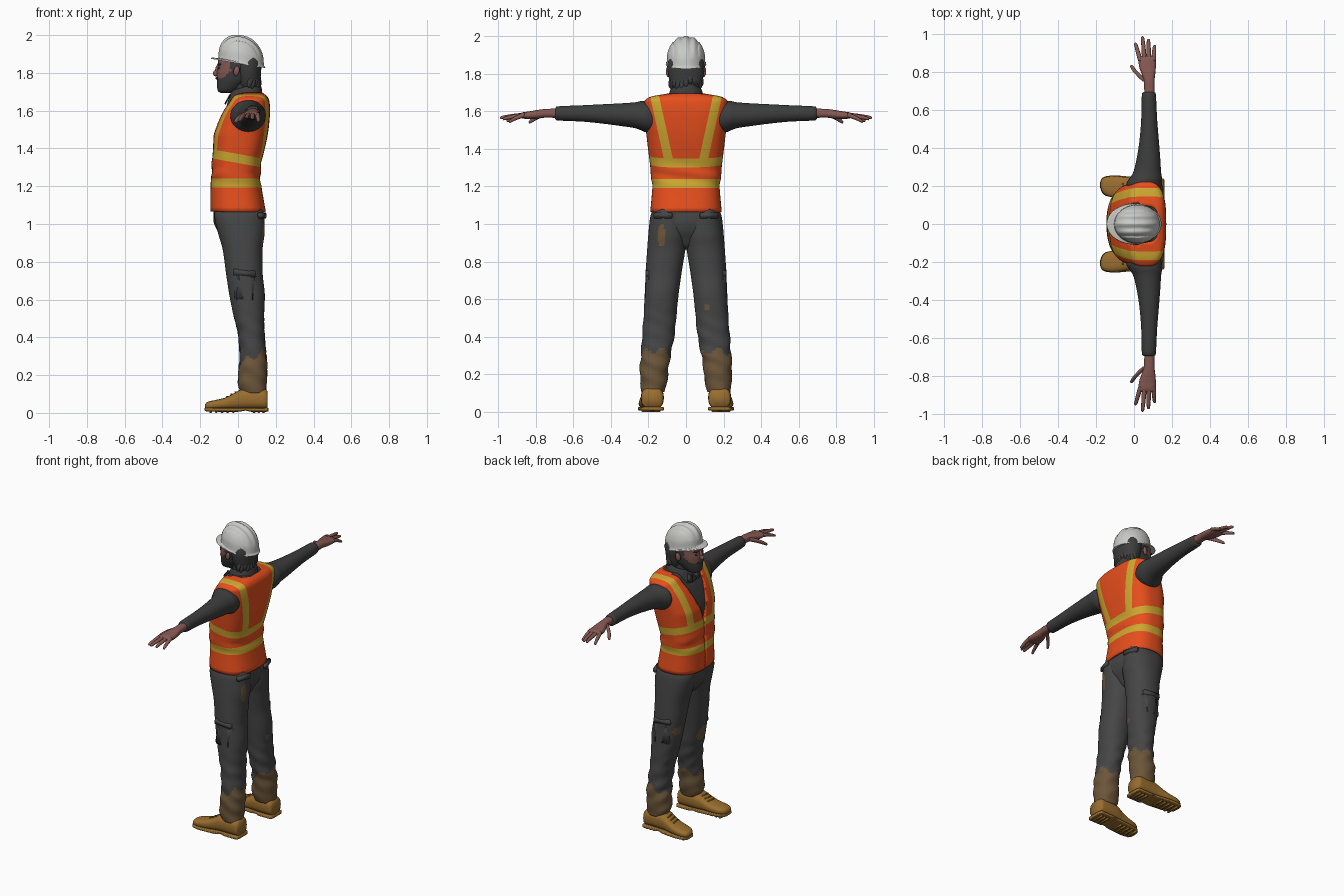
import bpy, bmesh, math, random
from mathutils import Vector, Matrix, Euler

random.seed(4)
if "Cube" in bpy.data.objects:
    bpy.data.objects.remove(bpy.data.objects["Cube"])


def material(name, r, g, b):
    m = bpy.data.materials.new(name)
    m.use_nodes = True
    m.diffuse_color = (r, g, b, 1)
    bsdf = next(n for n in m.node_tree.nodes if n.type == "BSDF_PRINCIPLED")
    bsdf.inputs["Base Color"].default_value = (r, g, b, 1)
    bsdf.inputs["Roughness"].default_value = 0.8
    return m


ORANGE = material("vest orange", .91, .088, .014)
YELLOW = material("reflective yellow", .62, .39, .03)
SHIRT = material("shirt charcoal", .047, .047, .048)
DENIM = material("trouser grey", .06, .06, .062)
MUD = material("dried mud", .15, .092, .042)
LEATHER = material("boot tan", .32, .155, .028)
SKIN = material("skin", .24, .1, .085)
HAIR = material("dark hair", .046, .046, .046)
WHITE = material("helmet white", .58, .58, .56)
parts = []


def finish(name, bm, mats, rule=None, mirror=False, thick=0):
    """Turn a bmesh into a coloured object, optionally mirrored across y."""
    bmesh.ops.recalc_face_normals(bm, faces=bm.faces)
    for f in bm.faces:
        f.smooth = True
        if rule:
            f.material_index = rule(f.calc_center_median())
    me = bpy.data.meshes.new(name)
    bm.to_mesh(me)
    bm.free()
    for m in mats:
        me.materials.append(m)
    ob = bpy.data.objects.new(name, me)
    bpy.context.collection.objects.link(ob)
    if thick:
        mod = ob.modifiers.new("thickness", "SOLIDIFY")
        mod.thickness, mod.offset = thick, -1
    if mirror:
        ob.modifiers.new("mirror", "MIRROR").use_axis = (False, True, False)
    parts.append(ob)
    return ob


def smooth_keys(keys, steps):
    """Monotone interpolation between key sections, without overshoot."""
    d = [[b - a for a, b in zip(p, q)] for p, q in zip(keys, keys[1:])]
    def tangent(i, c):
        if i == 0 or i == len(d):
            return d[min(i, len(d) - 1)][c]
        a, b = d[i - 1][c], d[i][c]
        return 2 * a * b / (a + b) if a * b > 0 else 0
    for i in range(len(d)):
        for s in range(steps):
            t = s / steps
            yield [keys[i][c] + d[i][c] * t * t * (3 - 2 * t)
                   + tangent(i, c) * t * (1 - t) ** 2 - tangent(i + 1, c) * t * t * (1 - t)
                   for c in range(5)]
    yield keys[-1]


def loft_mesh(axis, keys, seg=32, steps=4, power=2, end_power=None, caps=True, shape=None):
    """Skin superellipse sections: position on axis, then extents on the other two."""
    bm, rings = bmesh.new(), []
    sections = list(smooth_keys(keys, steps))
    for i, (t, a0, a1, b0, b1) in enumerate(sections):
        ring = []
        e = 2 / (power + ((end_power or power) - power) * i / len(sections))
        for k in range(seg):
            c, s = math.cos(math.tau * k / seg), math.sin(math.tau * k / seg)
            p = [(a0 + a1) / 2 + (a1 - a0) / 2 * math.copysign(abs(c) ** e, c),
                 (b0 + b1) / 2 + (b1 - b0) / 2 * math.copysign(abs(s) ** e, s)]
            p.insert("xyz".index(axis), t)
            v = Vector(p)
            ring.append(bm.verts.new(shape(v) if shape else v))
        rings.append(ring)
    for r, q in zip(rings, rings[1:]):
        for k in range(seg):
            bm.faces.new((r[k - 1], r[k], q[k], q[k - 1]))
    if caps:
        bm.faces.new(rings[0])
        bm.faces.new(rings[-1])
    return bm


def loft(name, axis, keys, mats, rule=None, mirror=False, thick=0, **kw):
    return finish(name, loft_mesh(axis, keys, **kw), mats, rule, mirror, thick)


def box(name, loc, size, mat, rot=(0, 0, 0), mirror=False, bevel=.004):
    bm = bmesh.new()
    m = Matrix.LocRotScale(Vector(loc), Euler(rot), Vector(size))
    bmesh.ops.create_cube(bm, size=1, matrix=m)
    bmesh.ops.bevel(bm, geom=bm.edges[:], offset=bevel, segments=2, affect="EDGES")
    return finish(name, bm, [mat], mirror=mirror)


def ball(name, loc, size, mat, rot=(0, 0, 0), mirror=False):
    bm = bmesh.new()
    m = Matrix.LocRotScale(Vector(loc), Euler(rot), Vector(size))
    bmesh.ops.create_uvsphere(bm, u_segments=16, v_segments=10, radius=.5, matrix=m)
    return finish(name, bm, [mat], mirror=mirror)


def wide(rows):
    """Sections symmetric in y: the last number is the half width."""
    return [(z, a, b, -w, w) for z, a, b, w in rows]


# Torso: shirt underneath, open vest on top
torso = [(1.065, -.145, .147, .19), (1.2, -.145, .124, .179), (1.245, -.14, .118, .186),
         (1.3, -.14, .12, .19), (1.4, -.132, .142, .202), (1.46, -.13, .155, .209),
         (1.52, -.113, .164, .216), (1.6, -.078, .17, .223), (1.65, -.045, .166, .222),
         (1.675, -.03, .155, .195), (1.695, -.01, .13, .095)]
loft("shirt_torso", "z", wide([(z, a + .013, b - .013, w - .013) for z, a, b, w in torso]),
     [SHIRT], power=2.5, end_power=3.2, seg=48)


def stripe_centre(z, back):
    low, low_z = (.09, 1.33) if back else (.115, 1.38)
    return low + (z - low_z) / (1.67 - low_z) * (.165 - low)


def neck_half(z):
    return max(.003, .003 + .36 * (z - 1.39))


def vest_fold(v):
    v.x += .004 * math.sin(v.z * 70 + v.y * 14) * max(0, 1 - abs(v.z - 1.27) / .09)
    return v


vest = loft_mesh("z", wide(torso), seg=72, steps=6, power=2.5, end_power=3.2,
                 caps=False, shape=vest_fold)


def slice_vest(co, no):
    geom = vest.verts[:] + vest.edges[:] + vest.faces[:]
    bmesh.ops.bisect_plane(vest, geom=geom, dist=1e-5, plane_co=co, plane_no=no)


BAND, TILT, HALF = (1.216, 1.325), .18, .024
for off in (-HALF, HALF):
    slice_vest((0, 0, BAND[0] + off), (0, 0, 1))
    slice_vest((.12, 0, BAND[1] + off), (TILT, 0, 1))
for side in (-1, 1):
    slice_vest((0, side * .003, 0), (0, 1, 0))
    slice_vest((0, side * .003, 1.39), (0, side, -.36))
    for back in (True, False):
        slope = stripe_centre(1, back) - stripe_centre(0, back)
        for off in (-HALF, HALF):
            slice_vest((0, side * (stripe_centre(1.5, back) + off), 1.5), (0, side, -slope))


def vest_colour(c):
    upper = c.z - (BAND[1] - TILT * (c.x - .12))
    if abs(c.z - BAND[0]) < HALF or abs(upper) < HALF:
        return 1
    return int(upper > 0 and abs(abs(c.y) - stripe_centre(c.z, c.x > .05)) < HALF)


opening = [f for f in vest.faces if (c := f.calc_center_median()).x < .03
           and abs(c.y) < neck_half(c.z)]
bmesh.ops.delete(vest, geom=opening, context="FACES")
finish("safety_vest", vest, [ORANGE, YELLOW], vest_colour, thick=.01)


def collar_slope(v):
    v.z += .3 * (v.x - .04)
    return v


loft("shirt_collar", "z", wide([(1.655, -.06, .13, .1), (1.69, -.05, .126, .092),
     (1.728, -.035, .115, .077)]), [SHIRT], caps=False, thick=.008, shape=collar_slope)
box("collar_point", (-.055, .04, 1.66), (.008, .05, .05), SHIRT, (.6, .5, 0), mirror=True)

# Arms and hands
loft("sleeve", "y", [(.17, -.02, .135, 1.49, 1.64), (.21, -.04, .147, 1.488, 1.655),
     (.235, -.028, .148, 1.497, 1.655), (.27, -.005, .143, 1.51, 1.648),
     (.35, .015, .138, 1.522, 1.642), (.45, .03, .13, 1.535, 1.637),
     (.55, .038, .122, 1.545, 1.632), (.69, .042, .114, 1.552, 1.625),
     (.696, .055, .105, 1.56, 1.615)], [SHIRT], mirror=True)
loft("palm", "y", [(.68, .055, .108, 1.565, 1.615), (.75, .052, .108, 1.566, 1.612),
     (.79, .04, .112, 1.56, 1.607), (.83, .027, .115, 1.558, 1.6),
     (.87, .022, .115, 1.562, 1.594), (.885, .035, .105, 1.568, 1.586)],
     [SKIN], mirror=True, power=2.4)


def digit(name, path):
    keys = [(y, x - r, x + r, z - r, z + r) for y, x, z, r in path]
    y, x, z, r = path[-1]
    keys.append((y + .006, x - .001, x + .001, z - .001, z + .001))
    loft(name, "y", keys, [SKIN], mirror=True, seg=12)


for name, x0, x1, tip, drop in (("index", .034, .008, .95, .03), ("middle", .056, .045, .984, .014),
                                ("ring", .079, .076, .97, .02), ("little", .103, .108, .938, .034)):
    digit(name + "_finger", [(.86, x0, 1.58, .0125), ((.86 + tip) / 2, (x0 + x1) / 2,
                             1.58 - drop * .4, .0115), (tip, x1, 1.58 - drop, .008)])
digit("thumb", [(.75, .06, 1.588, .014), (.785, .025, 1.573, .014),
                (.815, -.002, 1.555, .012), (.832, -.012, 1.543, .009)])

# Trousers
loft("trouser_seat", "z", wide([(.865, .005, .06, .012), (.885, -.05, .085, .045),
     (.92, -.08, .105, .11), (.97, -.112, .13, .165), (1.02, -.13, .138, .185),
     (1.1, -.13, .128, .175)]), [DENIM], power=2.5, seg=48)
leg = [(.105, .015, .15, .115, .237), (.16, 0, .152, .1, .243), (.24, .005, .155, .092, .245),
       (.3, .01, .15, .082, .24), (.42, 0, .14, .06, .232), (.5, -.02, .138, .052, .226),
       (.62, -.045, .142, .04, .22), (.75, -.065, .13, .022, .214), (.86, -.08, .13, .004, .207),
       (.95, -.105, .14, -.006, .2), (1.04, -.125, .14, -.006, .19), (1.08, -.12, .13, 0, .175)]
# stains: side, on the back, y, z, half width, half height
stains = [(-1, True, .13, .94, .02, .06), (-1, False, .13, .55, .045, .05),
          (1, True, .11, .56, .014, .02), (1, False, .16, .68, .03, .025)]


def wrinkle(v):
    k = .0035 * max(0, 1 - abs(v.z - .3) / .3)
    v.x += k * math.sin(v.z * 75 + v.y * 30)
    v.y += k * math.sin(v.z * 60 + v.x * 40)
    return v


for side, label in ((1, "right"), (-1, "left")):
    def muddy(c):
        a = math.atan2(c.y - side * .165, c.x - .075)
        if c.z < .295 + .035 * math.cos(a) + .018 * math.sin(5 * a + side):
            return 1
        return int(any(s == side and b == (c.x > .05) and
                       ((abs(c.y) - y) / w) ** 2 + ((c.z - z) / h) ** 2 < 1
                       for s, b, y, z, w, h in stains))
    keys = [(z, a, b, *sorted((side * p, side * q))) for z, a, b, p, q in leg]
    loft(label + "_trouser_leg", "z", keys, [DENIM, MUD], muddy,
         seg=64, steps=8, power=2.2, shape=wrinkle)
box("cargo_pocket", (.04, .2, .665), (.11, .03, .15), DENIM, (.06, .1, 0), True, .01)
box("cargo_flap", (.034, .201, .74), (.12, .028, .035), DENIM, (.06, .1, 0), True)
box("back_pocket_flap", (.128, .122, 1.045), (.022, .1, .03), DENIM, (0, 0, .3), True)

# Boots
loft("boot_upper", "x", [(-.176, .195, .22, .028, .042), (-.168, .172, .237, .02, .054),
     (-.15, .153, .247, .018, .062), (-.12, .142, .252, .018, .068), (-.07, .135, .25, .018, .08),
     (-.02, .13, .243, .018, .105), (.02, .122, .24, .018, .125), (.08, .118, .24, .018, .132),
     (.14, .12, .238, .018, .128), (.156, .13, .23, .022, .115)], [LEATHER], mirror=True, power=2.7)
loft("boot_sole", "x", [(-.178, .19, .222, .014, .024), (-.17, .168, .24, .009, .028),
     (-.15, .15, .251, .007, .028), (-.1, .138, .256, .006, .027), (0, .126, .247, .006, .026),
     (.04, .124, .24, .012, .026), (.07, .118, .241, .006, .026), (.15, .118, .241, .006, .028),
     (.162, .13, .23, .008, .026)], [LEATHER], mirror=True, power=5)
for i, x in enumerate((-.145, -.115, -.085, -.055, -.025, .085, .11, .135)):
    box("sole_lug_%d" % i, (x, .192 if x < 0 else .182, .005), (.014, .09, .01),
        LEATHER, mirror=True, bevel=.002)
for i in range(3):
    box("boot_lace_%d" % i, (-.055 + .022 * i, .187, .086 + .012 * i), (.007, .06, .007),
        LEATHER, (0, -.5, .15), True, .002)

# Head, beard and hair
loft("neck", "z", wide([(1.63, -.03, .1, .065), (1.72, -.03, .1, .06), (1.8, -.03, .1, .065)]), [HAIR])


def face_colour(c):
    cheek = 1.768 + max(0, c.x + .09) * .8
    return 0 if c.x < -.04 and c.z > cheek else 1


loft("head", "z", wide([(1.694, -.09, -.04, .025), (1.705, -.107, -.01, .045),
     (1.74, -.112, .04, .064), (1.765, -.112, .08, .074), (1.8, -.112, .1, .082),
     (1.84, -.106, .11, .087), (1.87, -.106, .115, .087), (1.91, -.08, .1, .07)]),
     [SKIN, HAIR], face_colour, power=2.2, seg=48, steps=6)
loft("hair", "z", wide([(1.70, .03, .1, .055), (1.73, .005, .112, .076), (1.78, -.01, .12, .092),
     (1.84, -.02, .124, .1), (1.88, -.02, .12, .092)]), [HAIR], power=2.2)
for i in range(11):
    a = math.radians(-75 + 15 * i)
    p = (.048 + .062 * math.cos(a), .083 * math.sin(a), random.uniform(1.745, 1.78))
    ball("hair_tuft_%d" % i, p, (.026, .03, .065), HAIR, (.3 * math.sin(a), -.2 * math.cos(a), a))
ball("nose", (-.116, 0, 1.798), (.034, .028, .034), SKIN)
ball("nose_bridge", (-.11, 0, 1.818), (.022, .02, .055), SKIN, (0, .2, 0))
ball("moustache", (-.108, 0, 1.772), (.022, .065, .016), HAIR)
ball("ear", (-.008, .096, 1.81), (.032, .022, .055), SKIN, (0, .2, .3), True)
ball("eye", (-.1, .034, 1.825), (.01, .022, .012), HAIR, (0, 0, -.3), True)
ball("eyebrow", (-.1, .036, 1.845), (.018, .04, .01), HAIR, (0, 0, -.3), True)

# Hard hat: full ribbed dome running into a short drooping peak
dome = []
for deg in (89, 75, 60, 45, 30, 15, 0):
    rise, reach = (f(math.radians(deg)) ** .9 for f in (math.sin, math.cos))
    dome.append((1.862 + .14 * rise, .02 - .125 * reach, .02 + .118 * reach, .103 * reach))
brim = [(1.857, -.139, .142, .107), (1.85, -.144, .145, .108), (1.853, -.1, .125, .09)]


def helmet_form(v):
    if abs(v.y) < .068 and v.z > 1.88:
        v.z += .004 * math.cos(math.tau * v.y / .045) * min(1, (v.z - 1.88) / .05) - .003
    v.z -= .17 * v.x
    return v


loft("hard_hat", "z", wide(dome + brim), [WHITE], seg=128, steps=5, shape=helmet_form)

# Smooth shading with crisp edges
for ob in bpy.context.view_layer.objects:
    ob.select_set(ob in parts)
bpy.context.view_layer.objects.active = parts[0]
bpy.ops.object.shade_smooth_by_angle(angle=math.radians(40))
